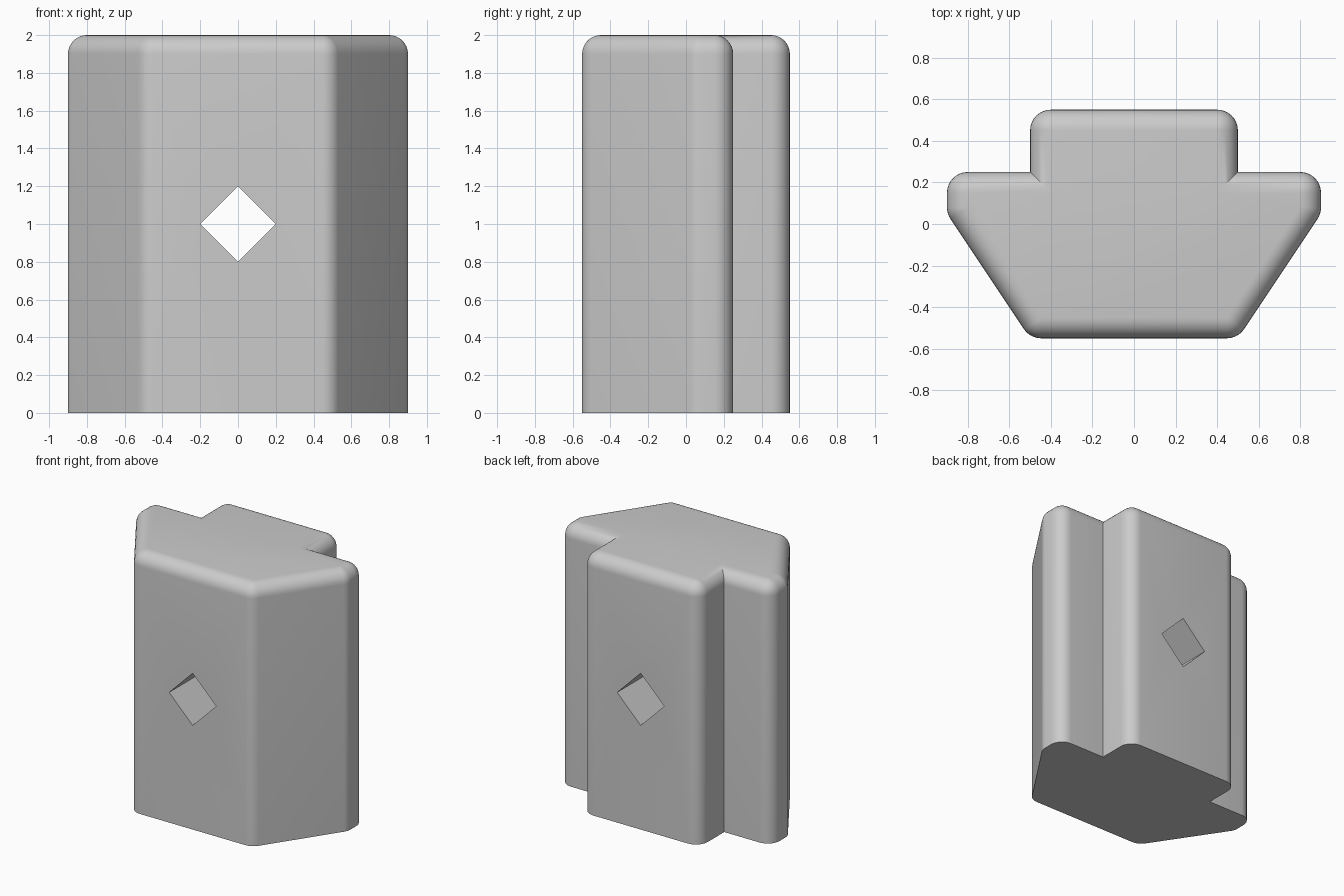
import bpy
import bmesh
from math import sin, cos, pi, atan2
from mathutils import Vector

if "Cube" in bpy.data.objects:
    bpy.data.objects.remove(bpy.data.objects["Cube"], do_unlink=True)

HEIGHT, RADIUS, STEPS = 2.0, 0.1, 8

grey = bpy.data.materials.new("light grey")
grey.use_nodes = True
grey.diffuse_color = (0.6, 0.6, 0.6, 1)
grey.node_tree.nodes["Principled BSDF"].inputs["Base Color"].default_value = (0.6, 0.6, 0.6, 1)

# Plan of the block, counter-clockwise, mirrored from its left half
half = [(0.5, -0.55), (0.9, 0.05), (0.9, 0.25), (0.5, 0.25), (0.5, 0.55)]
plan = [Vector(p) for p in half + [(-x, y) for x, y in reversed(half)]]


def corner_rays(i):
    """Core point of a corner and the outward rays that round it off."""
    p = plan[i]
    a = (p - plan[i - 1]).normalized()
    b = (plan[(i + 1) % len(plan)] - p).normalized()
    na, nb = Vector((a.y, -a.x)), Vector((b.y, -b.x))
    miter = (na + nb) / (1 + na.dot(nb))
    core = p - miter * RADIUS
    turn = atan2(a.cross(b), a.dot(b))
    if turn < 0:
        return [(core, miter)]
    start = atan2(na.y, na.x)
    angles = [start + turn * k / STEPS for k in range(STEPS + 1)]
    return [(core, Vector((cos(t), sin(t)))) for t in angles]


rays = [ray for i in range(len(plan)) for ray in corner_rays(i)]

# Stack rings: straight walls, then a rounded top rim shrinking to the core
levels = [(0, RADIUS)]
for k in range(STEPS + 1):
    t = pi / 2 * k / STEPS
    levels.append((HEIGHT - RADIUS + RADIUS * sin(t), RADIUS * cos(t)))

bm = bmesh.new()
rings = []
for z, r in levels:
    points = [core + ray * r for core, ray in rays]
    rings.append([bm.verts.new((p.x, p.y, z)) for p in points])
for low, high in zip(rings, rings[1:]):
    for i in range(len(low)):
        j = (i + 1) % len(low)
        bm.faces.new((low[i], low[j], high[j], high[i]))
bm.faces.new(rings[0][::-1])
bm.faces.new(rings[-1])
bmesh.ops.remove_doubles(bm, verts=bm.verts, dist=0.0001)
bmesh.ops.recalc_face_normals(bm, faces=bm.faces)
mesh = bpy.data.meshes.new("slot_block")
bm.to_mesh(mesh)
bm.free()
mesh.materials.append(grey)
block = bpy.data.objects.new("slot_block", mesh)
bpy.context.collection.objects.link(block)

# Diamond hole straight through from front to back
bpy.ops.mesh.primitive_cylinder_add(vertices=4, radius=0.2, depth=2,
                                    location=(0, 0, 1), rotation=(pi / 2, 0, 0))
cutter = bpy.context.object
cutter.name = "hole_cutter"
cutter.hide_render = True
cutter.data.materials.append(grey)
cut = block.modifiers.new("diamond hole", 'BOOLEAN')
cut.operation = 'DIFFERENCE'
cut.solver = 'EXACT'
cut.object = cutter

bpy.ops.object.select_all(action='DESELECT')
block.select_set(True)
bpy.context.view_layer.objects.active = block
bpy.ops.object.modifier_apply(modifier=cut.name)
bpy.data.objects.remove(cutter, do_unlink=True)
bpy.ops.object.shade_smooth_by_angle(angle=pi / 6)
